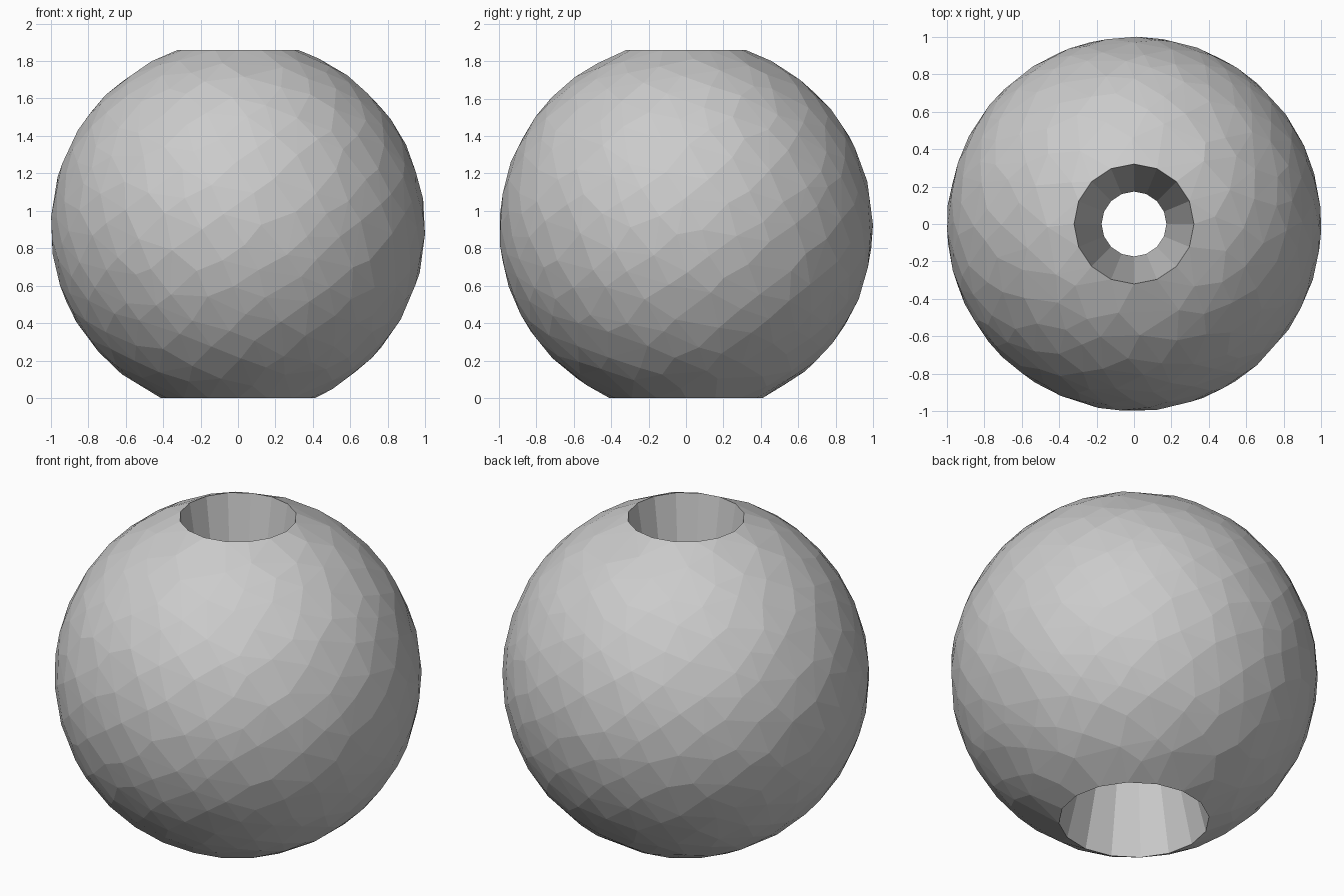
import bpy, bmesh, math, random
from mathutils import Vector

if "Cube" in bpy.data.objects:
    bpy.data.objects.remove(bpy.data.objects["Cube"])

random.seed(4)
CENTRE_Z, TOP_Z = 0.912, 1.86
SIDES, POINTS = 16, 400

bm = bmesh.new()


def ring(radius, z):
    """Closed ring of vertices around the vertical axis."""
    return [bm.verts.new((radius * math.cos(2 * math.pi * i / SIDES),
                          radius * math.sin(2 * math.pi * i / SIDES), z))
            for i in range(SIDES)]


# Ball: irregular faceted skin over jittered spiral points between two rims
top_rim = ring(0.32, TOP_Z)
bottom_rim = ring(0.41, 0.0)
for i in range(POINTS):
    z = -0.855 + 1.755 * (i + 0.5) / POINTS
    r = math.sqrt(1 - z * z)
    a = i * math.pi * (3 - math.sqrt(5))
    jitter = Vector([random.uniform(-0.035, 0.035) for _ in range(3)])
    p = (Vector((r * math.cos(a), r * math.sin(a), z)) + jitter).normalized()
    p.z = max(-0.875, min(0.915, p.z))
    bm.verts.new((p.x, p.y, p.z + CENTRE_Z))
bmesh.ops.convex_hull(bm, input=bm.verts[:])

# Open both ends
rims = (set(top_rim), set(bottom_rim))
caps = [f for f in bm.faces if any(set(f.verts) <= rim for rim in rims)]
bmesh.ops.delete(bm, geom=caps, context='FACES')
bmesh.ops.delete(bm, geom=[e for e in bm.edges if not e.link_faces], context='EDGES')

# Bore: two tapered walls meeting at a narrow waist
waist = ring(0.173, 0.95)
for upper, lower in ((top_rim, waist), (waist, bottom_rim)):
    for i in range(SIDES):
        j = (i + 1) % SIDES
        bm.faces.new((upper[i], upper[j], lower[j], lower[i]))

bmesh.ops.recalc_face_normals(bm, faces=bm.faces[:])
mesh = bpy.data.meshes.new("pierced_ball")
bm.to_mesh(mesh)
bm.free()
ball = bpy.data.objects.new("pierced_ball", mesh)
bpy.context.collection.objects.link(ball)
